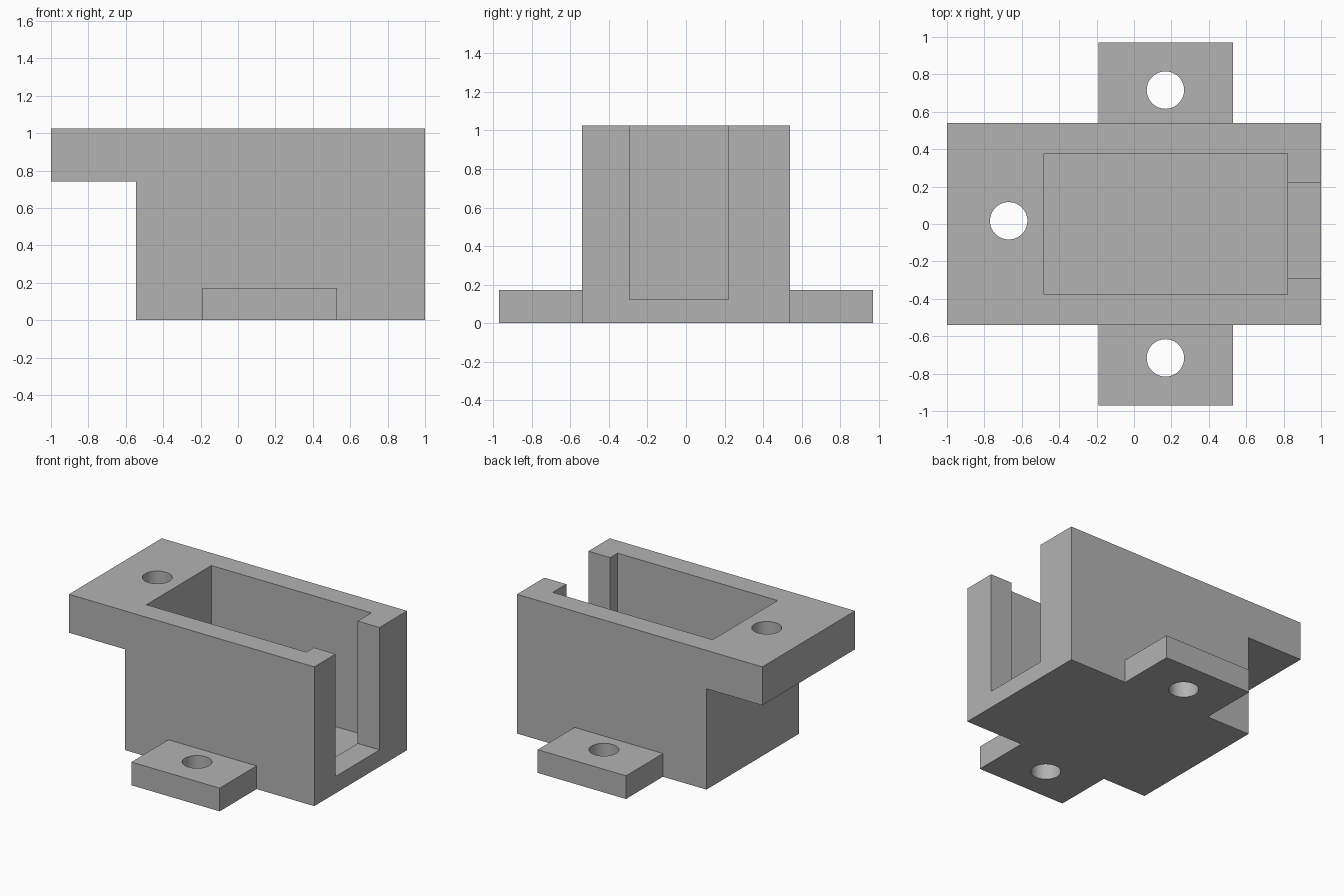
import bpy
import bmesh

if "Cube" in bpy.data.objects:
    bpy.data.objects.remove(bpy.data.objects["Cube"])

# Key dimensions
TOP, HALF_W = 1.026, 0.54
SHELF_Z, LUG_Z = 0.743, 0.171

grey = bpy.data.materials.new("plain grey")
grey.use_nodes = True
colour = (0.45, 0.45, 0.45, 1)
grey.diffuse_color = colour
grey.node_tree.nodes["Principled BSDF"].inputs["Base Color"].default_value = colour


def make_object(name, bm):
    bmesh.ops.recalc_face_normals(bm, faces=bm.faces)
    mesh = bpy.data.meshes.new(name)
    bm.to_mesh(mesh)
    bm.free()
    mesh.materials.append(grey)
    obj = bpy.data.objects.new(name, mesh)
    bpy.context.collection.objects.link(obj)
    return obj


def prism(name, profile, y0, y1):
    """Extrude an x-z outline from y0 to y1."""
    bm = bmesh.new()
    face = bm.faces.new([bm.verts.new((x, y0, z)) for x, z in profile])
    new = bmesh.ops.extrude_face_region(bm, geom=[face])["geom"]
    verts = [v for v in new if isinstance(v, bmesh.types.BMVert)]
    bmesh.ops.translate(bm, verts=verts, vec=(0, y1 - y0, 0))
    return make_object(name, bm)


def box(name, x, y, z):
    return prism(name, [(x[0], z[0]), (x[1], z[0]), (x[1], z[1]), (x[0], z[1])], *y)


def hole(name, x, y, z0, z1, radius=0.1):
    bm = bmesh.new()
    bmesh.ops.create_cone(bm, cap_ends=True, segments=48, radius1=radius,
                          radius2=radius, depth=z1 - z0)
    bmesh.ops.translate(bm, verts=bm.verts, vec=(x, y, (z0 + z1) / 2))
    return make_object(name, bm)


def combine(target, tool, operation):
    """Apply a boolean and discard its tool."""
    mod = target.modifiers.new(operation, "BOOLEAN")
    mod.operation, mod.solver, mod.object = operation, "EXACT", tool
    bpy.context.view_layer.objects.active = target
    bpy.ops.object.modifier_apply(modifier=mod.name)
    bpy.data.objects.remove(tool)


# Block with the overhanging mounting shelf
holder = prism("holder_body", [(-0.545, 0), (1, 0), (1, TOP), (-1, TOP),
                               (-1, SHELF_Z), (-0.545, SHELF_Z)], -HALF_W, HALF_W)

# Screw lugs at the base, front and back
for side in (-1, 1):
    ys = sorted((side * (HALF_W - 0.1), side * 0.97))
    combine(holder, box("lug", (-0.19, 0.53), ys, (0, LUG_Z)), "UNION")

# Open pocket and the slot through its end wall
combine(holder, box("pocket", (-0.482, 0.822), (-0.378, 0.378), (0.11, 1.2)), "DIFFERENCE")
combine(holder, box("end_slot", (0.7, 1.2), (-0.292, 0.22), (0.124, 1.2)), "DIFFERENCE")

# Screw holes in the lugs and the shelf
for side in (-1, 1):
    combine(holder, hole("lug_hole", 0.168, side * 0.716, -0.1, 0.4), "DIFFERENCE")
combine(holder, hole("shelf_hole", -0.67, 0.017, 0.5, 1.2), "DIFFERENCE")

# Smooth hole walls, crisp edges elsewhere
bpy.ops.object.select_all(action="DESELECT")
holder.select_set(True)
bpy.context.view_layer.objects.active = holder
bpy.ops.object.shade_smooth_by_angle()
